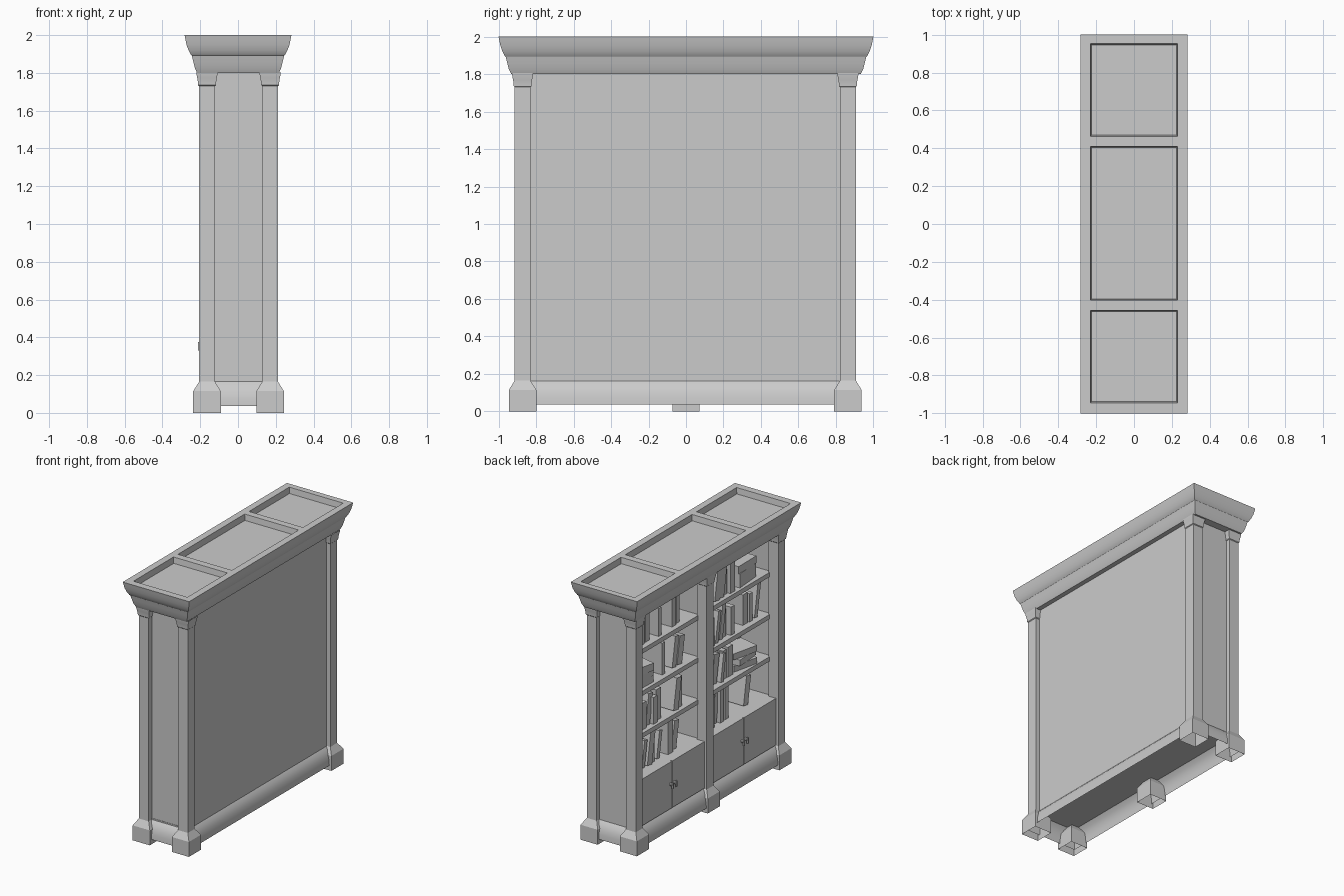
import bpy, bmesh, math, random
from mathutils import Matrix, Vector

random.seed(4)
cube = bpy.data.objects.get("Cube")
if cube:
    bpy.data.objects.remove(cube, do_unlink=True)

grey = bpy.data.materials.new("plain_grey")
grey.use_nodes = True
grey.diffuse_color = (0.6, 0.6, 0.6, 1)
grey.node_tree.nodes["Principled BSDF"].inputs["Base Color"].default_value = (0.6, 0.6, 0.6, 1)


def finish(name, bm, smooth=False):
    bmesh.ops.recalc_face_normals(bm, faces=bm.faces)
    mesh = bpy.data.meshes.new(name)
    bm.to_mesh(mesh)
    bm.free()
    mesh.materials.append(grey)
    obj = bpy.data.objects.new(name, mesh)
    bpy.context.collection.objects.link(obj)
    if smooth:
        bpy.ops.object.select_all(action="DESELECT")
        obj.select_set(True)
        bpy.context.view_layer.objects.active = obj
        bpy.ops.object.shade_smooth_by_angle(angle=math.radians(30))
    return obj


def add_box(bm, lo, hi, matrix=Matrix()):
    lo, hi = Vector(lo), Vector(hi)
    size = hi - lo
    place = Matrix.Translation((lo + hi) / 2) @ Matrix.Diagonal((*size, 1))
    bmesh.ops.create_cube(bm, size=1, matrix=matrix @ place)


def box(name, lo, hi):
    bm = bmesh.new()
    add_box(bm, lo, hi)
    return finish(name, bm)


def loft(bm, rings, cx=0, cy=0):
    """Rectangular rings (half x, half y, z) joined by walls."""
    loops = []
    for hx, hy, z in rings:
        loops.append([bm.verts.new((cx + sx * hx, cy + sy * hy, z))
                      for sx, sy in ((-1, -1), (1, -1), (1, 1), (-1, 1))])
    for a, b in zip(loops, loops[1:]):
        for i in range(4):
            j = (i + 1) % 4
            bm.faces.new((a[i], a[j], b[j], b[i]))
    return loops


# Crown moulding: one profile swept round
bm = bmesh.new()
crown = [(0.216, 1.8), (0.228, 1.825), (0.237, 1.86), (0.245, 1.893), (0.25, 1.897),
         (0.262, 1.92), (0.273, 1.95), (0.279, 1.98), (0.283, 2.0)]
loops = loft(bm, [(x, x + 0.717, z) for x, z in crown])
bm.faces.new(loops[0])
finish("crown_moulding", bm, True)

# Top with three sunken panels
bm = bmesh.new()
xs = (-0.283, -0.23, 0.23, 0.283)
ys = (-1, -0.945, -0.457, -0.402, 0.41, 0.463, 0.953, 1)
grid = [[bm.verts.new((x, y, 2)) for y in ys] for x in xs]
panels = []
for i in range(3):
    for j in range(7):
        f = bm.faces.new((grid[i][j], grid[i + 1][j], grid[i + 1][j + 1], grid[i][j + 1]))
        if i == 1 and j % 2:
            panels.append(f)
bm.normal_update()
bmesh.ops.inset_individual(bm, faces=panels, thickness=0.009, depth=-0.045)
finish("crown_top", bm)

# Columns with hollow flared feet and curved capitals
post = [(0.073, 0), (0.073, 0.115), (0.042, 0.165), (0.042, 1.73), (0.047, 1.735),
        (0.048, 1.75), (0.051, 1.77), (0.055, 1.79), (0.056, 1.805)]
spots = {"back_left_column": (0.17, 0.864), "front_left_column": (0.17, -0.872),
         "back_right_column": (-0.164, 0.864), "front_right_column": (-0.164, -0.872),
         "middle_column": (-0.164, 0)}
for name, (cx, cy) in spots.items():
    bm = bmesh.new()
    loft(bm, [(w, w, z) for w, z in post], cx, cy)
    finish(name, bm, True)

# Hollow skirting round the base
bm = bmesh.new()
skirt = [(0.225, 0.037), (0.223, 0.075), (0.215, 0.11), (0.2, 0.14), (0.178, 0.165)]
loft(bm, [(x, x + 0.699, z) for x, z in skirt])
finish("skirting", bm, True)

# Case panels
box("floor_panel", (-0.178, -0.877, 0.16), (0.18, 0.873, 0.175))
box("back_panel", (0.16, -0.87, 0.16), (0.18, 0.866, 1.8))
box("middle_divider", (-0.17, -0.025, 0.17), (0.165, 0.025, 1.8))
for s in (-1, 1):
    y0, y1 = sorted((s * 0.85, s * 0.874))
    box("end_panel", (-0.17, y0, 0.16), (0.17, y1, 1.8))


def add_book(bm, y, z, lean):
    """Upright or leaning book standing on a shelf."""
    t = random.uniform(0.03, 0.062)
    h = random.uniform(0.2, 0.27)
    d = random.uniform(0.17, 0.2)
    lift = t / 2 * math.sin(abs(lean))
    m = Matrix.Translation((0, y, z + lift)) @ Matrix.Rotation(lean, 4, "X")
    add_box(bm, (0.09 - d, -t / 2, 0), (0.09, t / 2, h), m)


def add_stack(bm, y, z):
    """Pile of books lying flat."""
    for _ in range(3):
        t = random.uniform(0.045, 0.06)
        m = Matrix.Translation((-0.01, y, z)) @ Matrix.Rotation(random.uniform(-0.25, 0.25), 4, "Z")
        add_box(bm, (-0.09, -0.11, 0), (0.08, 0.11, t), m)
        z += t


# Book layout per shelf, bottom to top: | upright, / and \ leaning, = pile
layout = {
    1: (" |//|/ |/   ", " ||/||  /|  ", "  =   | //  ", " ||| |  ||  "),
    -1: (" |/||   /   ", " |//||  =   ", " |//||  ||/ ", " |//||  =   "),
}
shelf_tops = (0.53, 0.835, 1.16, 1.485)
tilt = {"|": 0, "/": 0.17, "\\": -0.17}

for side, rows in layout.items():
    bay = "left_bay" if side < 0 else "right_bay"
    y0, y1 = sorted((side * 0.02, side * 0.86))
    # Cupboard with a pair of doors
    box(bay + "_cupboard", (-0.175, y0, 0.165), (0.165, y1, 0.53))
    mid = side * 0.435
    for s in (-1, 1):
        d0, d1 = sorted((mid + s * 0.003, mid + s * 0.4))
        box(bay + "_door", (-0.187, d0, 0.17), (-0.174, d1, 0.53))
        # Knob and hanging pull
        bm = bmesh.new()
        m = Matrix.Translation((-0.195, mid + s * 0.022, 0.36)) @ Matrix.Rotation(math.pi / 2, 4, "Y")
        bmesh.ops.create_cone(bm, cap_ends=True, segments=10, radius1=0.012, radius2=0.012,
                              depth=0.02, matrix=m)
        add_box(bm, (-0.212, mid + s * 0.022 - 0.006, 0.33), (-0.202, mid + s * 0.022 + 0.006, 0.375))
        finish(bay + "_door_pull", bm)
    # Shelves and books
    for top, row in zip(shelf_tops, rows):
        if top > 0.6:
            box(bay + "_shelf", (-0.13, y0, top - 0.035), (0.165, y1, top))
        bm = bmesh.new()
        for k, mark in enumerate(row):
            y = y1 - 0.05 - (k + 0.5) * 0.063
            if mark == "=":
                add_stack(bm, y, top)
            elif mark in tilt:
                add_book(bm, y, top, tilt[mark])
        finish(bay + "_books", bm)
